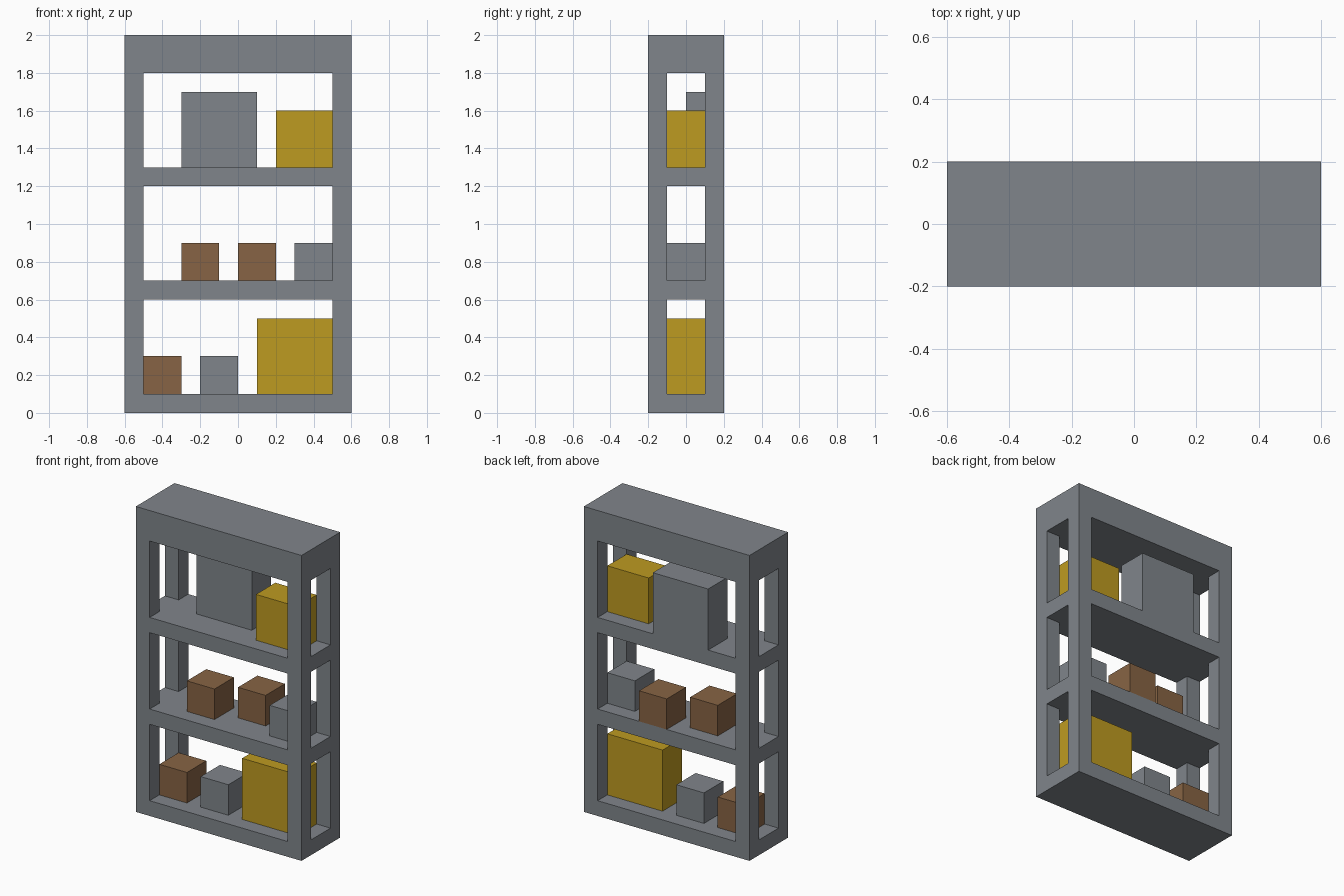
import bpy
import bmesh

cube = bpy.data.objects.get("Cube")
if cube:
    bpy.data.objects.remove(cube, do_unlink=True)


def material(name, color):
    m = bpy.data.materials.new(name)
    m.use_nodes = True
    m.diffuse_color = (*color, 1)
    m.node_tree.nodes["Principled BSDF"].inputs["Base Color"].default_value = (*color, 1)
    return m


GREY = material("steel grey", (0.216, 0.235, 0.258))
YELLOW = material("mustard yellow", (0.515, 0.328, 0.015))
BROWN = material("cardboard brown", (0.242, 0.127, 0.058))


def prism(name, outline, z0, z1, mat=None):
    """Extrude a flat outline from z0 up to z1."""
    bm = bmesh.new()
    base = bm.faces.new([bm.verts.new((x, y, z0)) for x, y in outline])
    top = bmesh.ops.extrude_face_region(bm, geom=[base])["geom"]
    verts = [v for v in top if isinstance(v, bmesh.types.BMVert)]
    bmesh.ops.translate(bm, verts=verts, vec=(0, 0, z1 - z0))
    bmesh.ops.recalc_face_normals(bm, faces=bm.faces)
    mesh = bpy.data.meshes.new(name)
    bm.to_mesh(mesh)
    bm.free()
    obj = bpy.data.objects.new(name, mesh)
    bpy.context.collection.objects.link(obj)
    if mat:
        mesh.materials.append(mat)
    return obj


def box(name, x0, x1, y0, y1, z0, z1, mat):
    return prism(name, [(x0, y0), (x1, y0), (x1, y1), (x0, y1)], z0, z1, mat)


# Shelf frame: a solid block with three bays open on all four sides
frame = box("shelf_frame", -0.6, 0.6, -0.2, 0.2, 0, 2, GREY)

# Cross-shaped cutters leave the four corner posts standing
cross = [(-0.5, -0.3), (0.5, -0.3), (0.5, -0.1), (0.7, -0.1), (0.7, 0.1), (0.5, 0.1),
         (0.5, 0.3), (-0.5, 0.3), (-0.5, 0.1), (-0.7, 0.1), (-0.7, -0.1), (-0.5, -0.1)]
bpy.context.view_layer.objects.active = frame
for z0, z1 in [(0.1, 0.6), (0.7, 1.2), (1.3, 1.8)]:
    cutter = prism("bay_cutter", cross, z0, z1)
    cutter.hide_render = True
    mod = frame.modifiers.new("bay", "BOOLEAN")
    mod.operation = "DIFFERENCE"
    mod.solver = "EXACT"
    mod.object = cutter
    bpy.ops.object.modifier_apply(modifier=mod.name)
    bpy.data.objects.remove(cutter, do_unlink=True)

# Stored boxes: name, x start, width, y start, shelf height, box height, colour
for name, x, w, y, z, h, mat in [
    ("bottom_brown_box", -0.5, 0.2, -0.1, 0.1, 0.2, BROWN),
    ("bottom_grey_box", -0.2, 0.2, -0.1, 0.1, 0.2, GREY),
    ("bottom_yellow_crate", 0.1, 0.4, -0.1, 0.1, 0.4, YELLOW),
    ("middle_brown_box_right", -0.3, 0.2, -0.1, 0.7, 0.2, BROWN),
    ("middle_brown_box_left", 0.0, 0.2, 0.0, 0.7, 0.2, BROWN),
    ("middle_grey_box", 0.3, 0.2, -0.1, 0.7, 0.2, GREY),
    ("top_grey_crate", -0.3, 0.4, 0.0, 1.3, 0.4, GREY),
    ("top_yellow_box", 0.2, 0.3, -0.1, 1.3, 0.3, YELLOW),
]:
    box(name, x, x + w, y, y + 0.2, z, z + h, mat)
